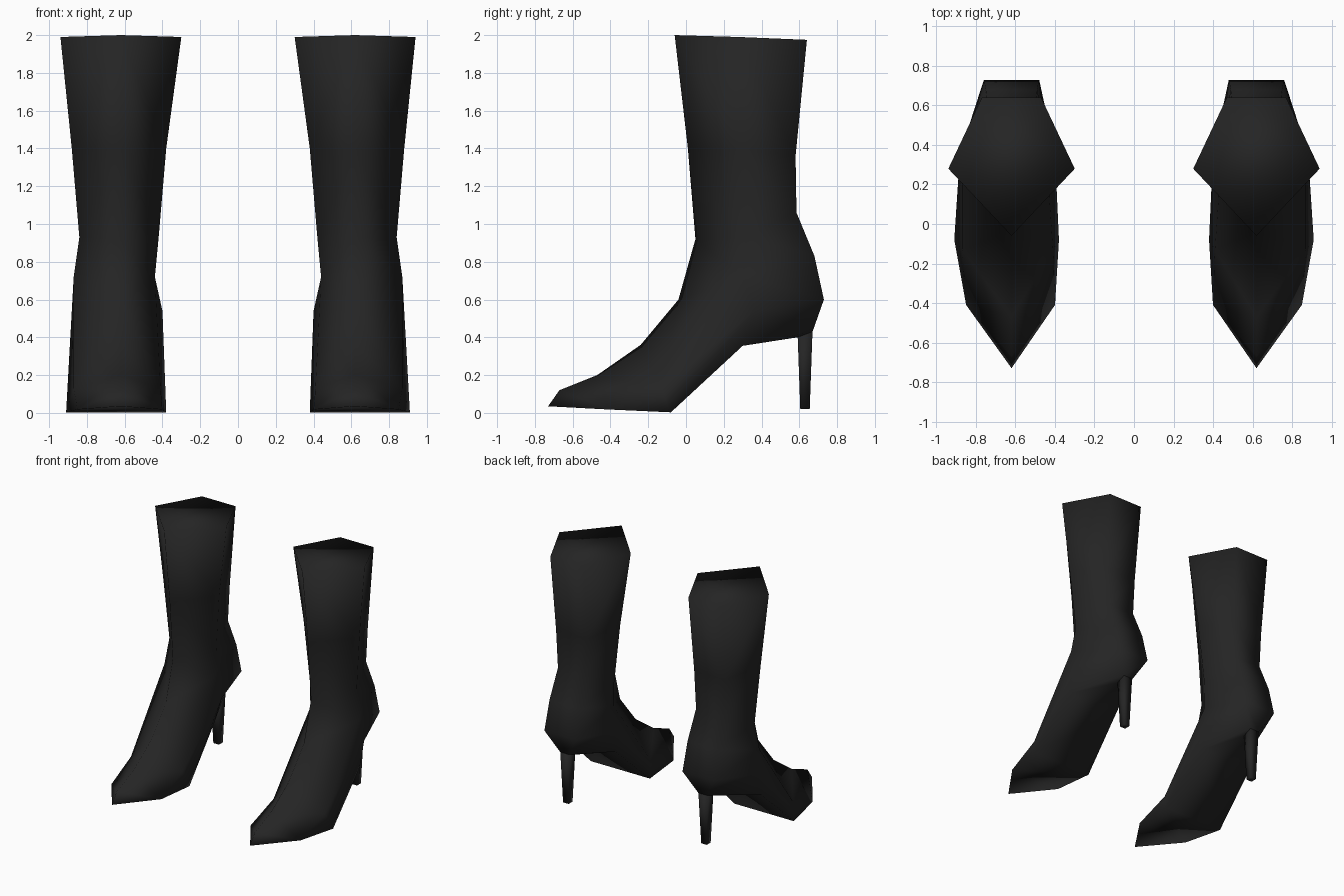
import bpy
import bmesh

cube = bpy.data.objects.get("Cube")
if cube:
    bpy.data.objects.remove(cube, do_unlink=True)

leather = bpy.data.materials.new("black leather")
leather.use_nodes = True
colour = (0.018, 0.018, 0.018, 1)
leather.diffuse_color = colour
leather.node_tree.nodes["Principled BSDF"].inputs["Base Color"].default_value = colour

CENTRE = 0.62

# Shin and instep ridge, from the top rim to the toe: (y, z)
RIDGE = [(-.06, 2), (.01, 1.4), (.05, .92), (-.04, .6), (-.24, .36),
         (-.47, .2), (-.67, .12), (-.73, .035)]
# Side line, from the rim down to the sole edge: (inner x, outer x, y, z)
SIDE = [(-.32, .32, .28, 1.99), (-.24, .26, .3, 1.4), (-.2, .22, .32, .93),
        (-.18, .25, .3, .72), (-.22, .26, .36, .54), (-.195, .265, .3, .355),
        (-.24, .29, -.08, .003), (-.22, .23, -.41, .018)]
# Back line, from the rim to the heel cup and the front of the heel: (half width, y, z)
BACK = [(.15, .64, 1.975), (.14, .58, 1.36), (.12, .585, 1.06), (.13, .68, .83),
        (.14, .73, .6), (.04, .67, .43), (.04, .59, .4)]
# Side of the foot just above the ball: (inner x, outer x, y, z)
BALL = (-.21, .25, -.13, .13)


def finish(name, bm):
    bmesh.ops.recalc_face_normals(bm, faces=bm.faces)
    mesh = bpy.data.meshes.new(name)
    bm.to_mesh(mesh)
    bm.free()
    mesh.materials.append(leather)
    mesh.polygons.foreach_set("use_smooth", [True] * len(mesh.polygons))
    obj = bpy.data.objects.new(name, mesh)
    bpy.context.collection.objects.link(obj)


def build_boot(name, sign):
    bm = bmesh.new()

    def vert(x, y, z):
        return bm.verts.new((sign * (CENTRE + x), y, z))

    f = [vert(0, y, z) for y, z in RIDGE]
    sides = [[vert(p[k], p[2], p[3]) for p in SIDE] for k in (0, 1)]
    backs = [[vert(d * w, y, z) for w, y, z in BACK] for d in (-1, 1)]

    # Both halves of the upper
    for k, (s, b) in enumerate(zip(sides, backs)):
        q = vert(BALL[k], BALL[2], BALL[3])
        for i in range(3):
            bm.faces.new((f[i], s[i], s[i + 1], f[i + 1]))
        for i in range(5):
            bm.faces.new((s[i], b[i], b[i + 1], s[i + 1]))
        for face in ((f[3], s[3], q, f[4]), (s[3], s[4], q), (s[4], s[5], s[6], q),
                     (f[4], q, f[5]), (f[5], q, s[7], f[6]), (q, s[6], s[7]),
                     (f[6], s[7], f[7]), (s[5], b[5], b[6])):
            bm.faces.new(face)

    # Back panel, sole, arch and closed top
    (si, so), (bi, bo) = sides, backs
    for i in range(6):
        bm.faces.new((bi[i], bo[i], bo[i + 1], bi[i + 1]))
    for i in (5, 6):
        bm.faces.new((si[i], so[i], so[i + 1], si[i + 1]))
    bm.faces.new((si[7], so[7], f[7]))
    bm.faces.new((si[5], so[5], bo[6], bi[6]))
    bm.faces.new((f[0], so[0], bo[0], bi[0], si[0]))
    finish(name, bm)


def build_heel(name, sign):
    # Tapered square spike
    bm = bmesh.new()
    bmesh.ops.create_cube(bm, size=1)
    for v in bm.verts:
        low = v.co.z < 0
        width = .05 if low else .08
        v.co = (sign * CENTRE + v.co.x * width, .63 + v.co.y * width, .02 if low else .44)
    finish(name, bm)


for side, sign in (("left", 1), ("right", -1)):
    build_boot(side + "_boot_upper", sign)
    build_heel(side + "_heel", sign)
